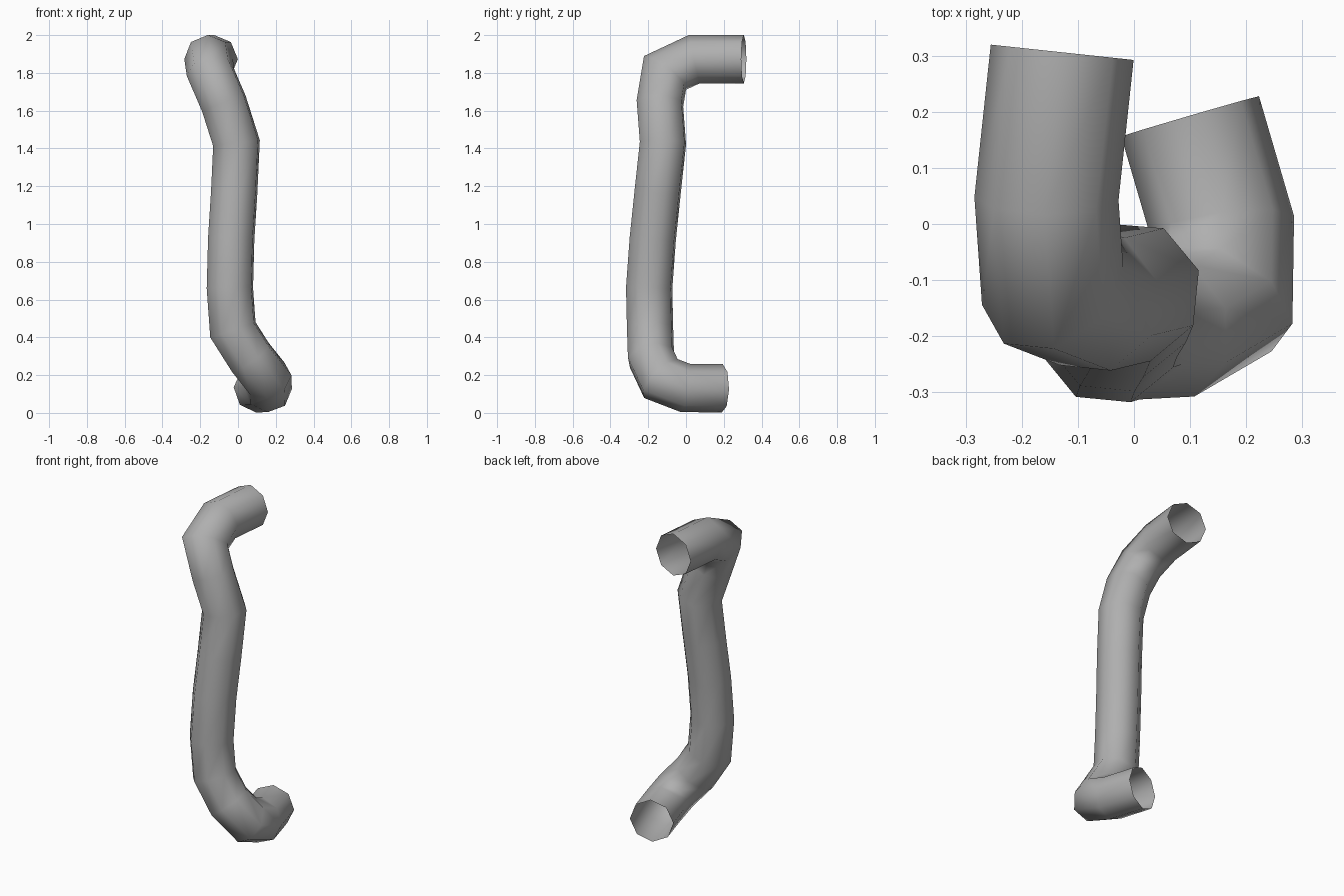
import bpy, bmesh, math
from mathutils import Vector

if "Cube" in bpy.data.objects:
    bpy.data.objects.remove(bpy.data.objects["Cube"])

R, SIDES = 0.128, 8

# centreline of the bent tube, from top opening to bottom opening
path = [Vector(p) for p in [
    (-0.128, 0.306, 1.873), (-0.156, 0.045, 1.873), (-0.145, -0.111, 1.80),
    (-0.075, -0.138, 1.638), (-0.008, -0.122, 1.428), (-0.020, -0.150, 1.17),
    (-0.036, -0.176, 0.92), (-0.043, -0.195, 0.66), (-0.027, -0.190, 0.44),
    (0.066, -0.185, 0.293), (0.155, -0.133, 0.182), (0.157, -0.003, 0.132),
    (0.100, 0.192, 0.130)]]
dirs = [(b - a).normalized() for a, b in zip(path, path[1:])]

# first ring: octagon square to the tube, one corner straight up
side = dirs[0].cross(Vector((0, 0, 1))).normalized()
up = side.cross(dirs[0])
ring = [path[0] + R * (math.sin(a) * side + math.cos(a) * up)
        for a in (2 * math.pi * i / SIDES for i in range(SIDES))]

# slide the ring along each segment onto the mitre plane of the next bend
rings = [ring]
for i, d in enumerate(dirs):
    n = d + dirs[i + 1] if i + 1 < len(dirs) else d
    ring = [p + d * ((path[i + 1] - p).dot(n) / d.dot(n)) for p in ring]
    rings.append(ring)

# open-ended tube skin
bm = bmesh.new()
vr = [[bm.verts.new(p) for p in r] for r in rings]
for a, b in zip(vr, vr[1:]):
    for i in range(SIDES):
        j = (i + 1) % SIDES
        bm.faces.new((a[i], a[j], b[j], b[i])).smooth = True
bmesh.ops.recalc_face_normals(bm, faces=bm.faces)
mesh = bpy.data.meshes.new("bent_tube")
bm.to_mesh(mesh)
bm.free()

# darker grey finish
grey = bpy.data.materials.new("dark_grey")
grey.diffuse_color = (0.43, 0.43, 0.43, 1)
grey.use_nodes = True
grey.node_tree.nodes["Principled BSDF"].inputs["Base Color"].default_value = grey.diffuse_color
mesh.materials.append(grey)
tube = bpy.data.objects.new("bent_tube", mesh)
bpy.context.collection.objects.link(tube)
